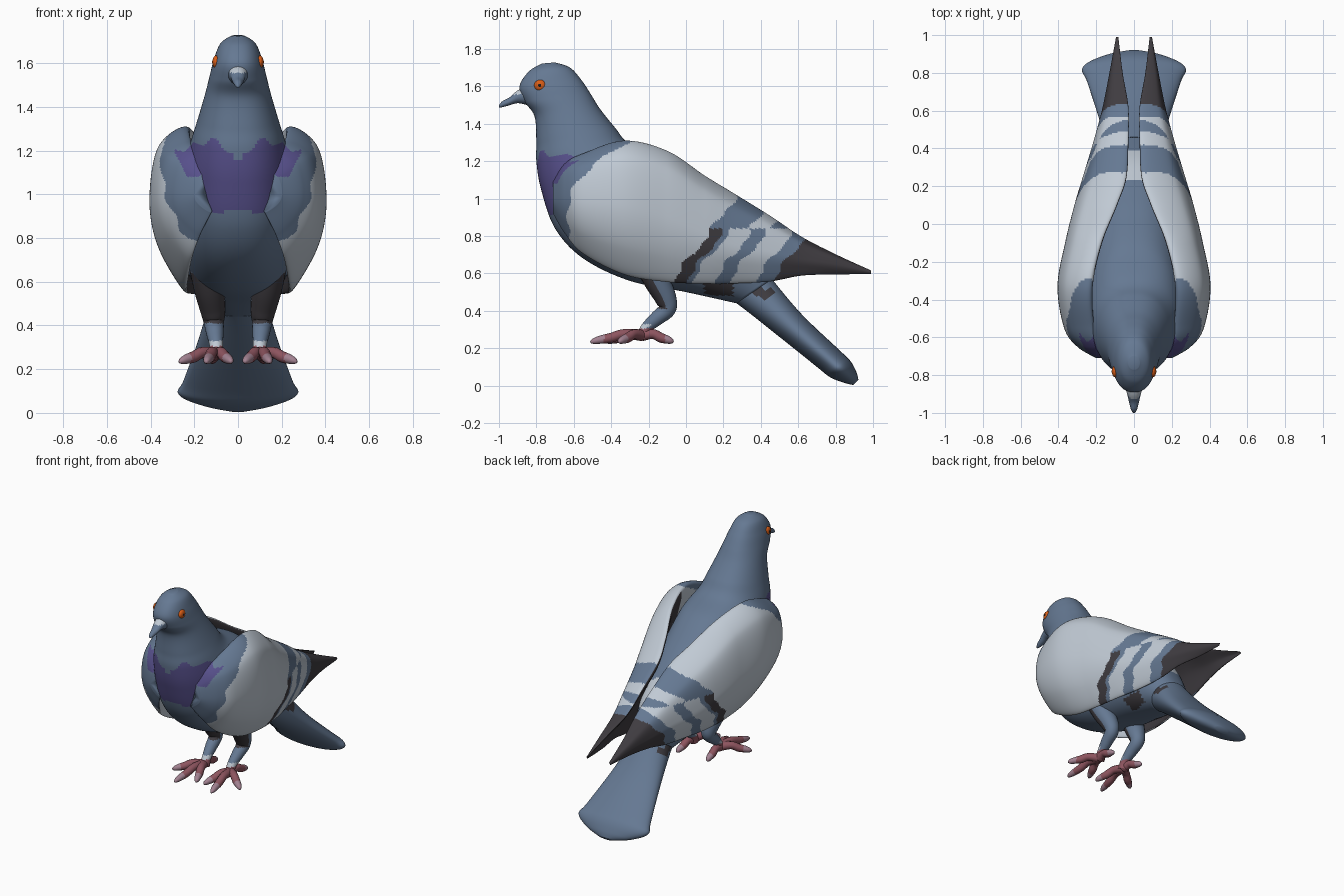
import bpy, bmesh, math
from mathutils import Vector

if "Cube" in bpy.data.objects:
    bpy.data.objects.remove(bpy.data.objects["Cube"])

# Palette (linear colours)
COLOURS = {
    "slate": (0.13, 0.19, 0.29), "pale_grey": (0.53, 0.59, 0.66), "charcoal": (0.05, 0.045, 0.052),
    "violet": (0.095, 0.08, 0.26), "eye_orange": (0.70, 0.11, 0.008), "pupil_black": (0.012, 0.01, 0.01),
    "foot_pink": (0.27, 0.09, 0.115), "claw_mauve": (0.36, 0.22, 0.28),
}
NAMES = list(COLOURS)
MATS = []
for key, c in COLOURS.items():
    m = bpy.data.materials.new(key)
    m.diffuse_color = (*c, 1)
    m.use_nodes = True
    m.node_tree.nodes["Principled BSDF"].inputs["Base Color"].default_value = m.diffuse_color
    MATS.append(m)


def smooth(pts, k, closed=False):
    """Catmull-Rom resampling of a list of equal-length tuples."""
    n, out = len(pts), []
    get = (lambda i: pts[i % n]) if closed else (lambda i: pts[max(0, min(n - 1, i))])
    for i in range(n if closed else n - 1):
        a, b, c, d = get(i - 1), get(i), get(i + 1), get(i + 2)
        for j in range(k):
            t = j / k
            out.append(tuple(
                0.5 * (2 * q + (r - p) * t + (2 * p - 5 * q + 4 * r - s) * t * t + (3 * q - p - 3 * r + s) * t ** 3)
                for p, q, r, s in zip(a, b, c, d)))
    if not closed:
        out.append(tuple(pts[-1]))
    return out


def finish(name, bm, paint, mirror):
    bmesh.ops.recalc_face_normals(bm, faces=bm.faces)
    bm.normal_update()
    for f in bm.faces:
        f.smooth = True
        key = paint(f.calc_center_median(), f.normal) if callable(paint) else paint
        f.material_index = NAMES.index(key)
    me = bpy.data.meshes.new(name)
    bm.to_mesh(me)
    bm.free()
    for m in MATS:
        me.materials.append(m)
    ob = bpy.data.objects.new(name, me)
    bpy.context.collection.objects.link(ob)
    if mirror:
        ob.modifiers.new("Mirror", "MIRROR").use_mirror_merge = False
    return ob


def loft(name, rings, paint, mirror=False):
    bm = bmesh.new()
    vs = [[bm.verts.new(p) for p in r] for r in rings]
    n = len(vs[0])
    for a, b in zip(vs, vs[1:]):
        for i in range(n):
            bm.faces.new((a[i], a[(i + 1) % n], b[(i + 1) % n], b[i]))
    bm.faces.new(vs[0])
    bm.faces.new(vs[-1])
    return finish(name, bm, paint, mirror)


def hull(name, stations, paint, k=6, n=32, power=1.0):
    """Rounded sections spanned between a belly point and a back point, with a half width."""
    rings = []
    for y0, z0, y1, z1, w in smooth(stations, k):
        ring = []
        for i in range(n):
            a = 2 * math.pi * i / n
            t = (1 - math.cos(a)) / 2
            x = math.copysign(abs(math.sin(a)) ** power, math.sin(a))
            ring.append((w * x, y0 + (y1 - y0) * t, z0 + (z1 - z0) * t))
        rings.append(ring)
    return loft(name, rings, paint)


def tube(name, path, paint, k=5, n=12):
    pts = smooth(path, k)
    rings = []
    for i, (x, y, z, r) in enumerate(pts):
        d = Vector(pts[min(i + 1, len(pts) - 1)][:3]) - Vector(pts[max(i - 1, 0)][:3])
        d.normalize()
        u = d.cross(Vector((1, 0, 0))).normalized()
        v = d.cross(u)
        rings.append([Vector((x, y, z)) + r * (math.cos(2 * math.pi * j / n) * u + math.sin(2 * math.pi * j / n) * v)
                      for j in range(n)])
    return loft(name, rings, paint, True)


def ball(name, centre, scale, key):
    bm = bmesh.new()
    bmesh.ops.create_uvsphere(bm, u_segments=16, v_segments=10, radius=1)
    for v in bm.verts:
        v.co = Vector(v.co[i] * scale[i] + centre[i] for i in range(3))
    return finish(name, bm, key, True)


# Colour rules
def is_violet(c):
    x = abs(c.x)
    low = 0.92 + max(0, x - 0.12) * 1.5 + 0.012 * math.sin(50 * x)
    high = 1.14 + min(x, 0.09) * 1.2 - max(0, x - 0.13) * 0.35 + 0.012 * math.sin(70 * x)
    return c.y < -0.53 and low < c.z < high and x < 0.29


def body_paint(c, n):
    if is_violet(c):
        return "violet"
    if 0.10 < c.y < 0.25 and abs(c.x) > 0.09 and 0.48 < c.z < 0.55:
        return "charcoal"
    return "pale_grey" if c.y > 0.23 and c.z > 0.7 else "slate"


def wing_paint(c, n):
    s = c.y - 0.75 * (c.z - 0.6) + 0.014 * math.sin(31 * c.z) + 0.008 * math.sin(67 * c.z + 1)
    if is_violet(c) and c.z > 1.08:
        return "violet"
    if n.x < -0.75 and c.y > -0.25:
        return "charcoal"
    if c.y < -0.63 + 2.6 * max(0, c.z - 0.95) ** 2 + 0.012 * math.sin(40 * c.z):
        return "slate"
    if s < -0.04:
        return "pale_grey"
    if s > 0.49:
        return "charcoal"
    if c.z > 0.84:
        return "pale_grey" if 0.17 < s < 0.29 else "slate"
    if s < 0.03:
        return "charcoal"
    return "pale_grey" if 0.06 < s < 0.18 or 0.26 < s < 0.40 else "slate"


# Head, neck and body in one skin
hull("body", [
    (-0.77, 1.722, -0.70, 1.728, 0.03), (-0.84, 1.68, -0.62, 1.70, 0.08), (-0.89, 1.60, -0.56, 1.635, 0.11),
    (-0.865, 1.52, -0.51, 1.56, 0.13), (-0.81, 1.44, -0.46, 1.48, 0.15), (-0.80, 1.30, -0.38, 1.38, 0.185),
    (-0.80, 1.20, -0.30, 1.29, 0.215), (-0.775, 1.05, -0.12, 1.21, 0.25), (-0.70, 0.84, 0.05, 1.07, 0.27),
    (-0.55, 0.68, 0.15, 0.98, 0.27), (-0.30, 0.56, 0.25, 0.88, 0.25), (0.0, 0.50, 0.35, 0.76, 0.21),
    (0.27, 0.44, 0.46, 0.57, 0.13)], body_paint, k=12, n=100, power=0.85)

# Tail fan
hull("tail", [
    (0.20, 0.47, 0.42, 0.63, 0.12), (0.27, 0.44, 0.46, 0.57, 0.13), (0.50, 0.26, 0.62, 0.38, 0.185),
    (0.70, 0.10, 0.82, 0.19, 0.25), (0.77, 0.045, 0.88, 0.13, 0.272), (0.845, 0.015, 0.912, 0.07, 0.17),
    (0.895, 0.003, 0.922, 0.03, 0.05)],
    lambda c, n: "charcoal" if 0.37 < c.y < 0.48 and 0.47 < c.z < 0.515 and abs(n.x) > 0.3 else "slate", n=48)

# Beak with a small pale cere
hull("beak", [
    (-0.85, 1.50, -0.85, 1.605, 0.05), (-0.90, 1.51, -0.905, 1.575, 0.036), (-0.95, 1.497, -0.945, 1.54, 0.025),
    (-0.985, 1.488, -0.98, 1.522, 0.016), (-1.0, 1.488, -0.998, 1.503, 0.006)],
    lambda c, n: "pale_grey" if c.z > 1.555 and c.y > -0.925 else "slate", n=20)

# Folded wings: y, top x z, widest x z, bottom x z
rings = []
for y, xt, zt, xo, zm, xb, zb in smooth([
        (-0.71, 0.12, 1.10, 0.20, 1.0, 0.12, 0.92), (-0.65, 0.17, 1.18, 0.30, 1.0, 0.17, 0.82),
        (-0.55, 0.21, 1.23, 0.37, 0.98, 0.21, 0.71), (-0.33, 0.22, 1.295, 0.405, 0.96, 0.23, 0.60),
        (-0.10, 0.17, 1.24, 0.365, 0.90, 0.23, 0.56), (0.10, 0.09, 1.11, 0.315, 0.82, 0.21, 0.55),
        (0.25, 0.04, 1.02, 0.27, 0.76, 0.18, 0.55), (0.45, 0.03, 0.90, 0.21, 0.72, 0.15, 0.56),
        (0.62, 0.03, 0.79, 0.165, 0.68, 0.13, 0.59), (0.80, 0.06, 0.70, 0.13, 0.65, 0.10, 0.595),
        (0.99, 0.083, 0.615, 0.095, 0.606, 0.088, 0.597)], 22):
    mid = (xt + xb) / 2
    mid += 0.3 * (xo - mid)
    section = [(xt, zt), (xt + 0.77 * (xo - xt), zt - 0.22 * (zt - zm)), (xo, zm),
               (xb + 0.72 * (xo - xb), zm - 0.6 * (zm - zb)), (xb, zb), (mid, zm)]
    rings.append([(x, y, z) for x, z in smooth(section, 18, True)])
loft("wing", rings, wing_paint, True)

# Eyes
ball("eye", (0.100, -0.78, 1.605), (0.017, 0.032, 0.03), "eye_orange")
ball("pupil", (0.111, -0.782, 1.605), (0.008, 0.011, 0.011), "pupil_black")


# Legs with dark fronts
def leg_paint(c, n):
    if c.z < 0.305:
        return "foot_pink"
    if c.z < 0.33 and n.y < 0:
        return "pale_grey"
    return "charcoal" if n.y < -0.2 and 0.41 < c.z < 0.64 else "slate"


tube("leg", [(0.155, -0.22, 0.70, 0.075), (0.132, -0.16, 0.57, 0.07), (0.115, -0.11, 0.47, 0.058),
             (0.11, -0.10, 0.41, 0.046), (0.105, -0.155, 0.36, 0.039), (0.10, -0.21, 0.31, 0.031),
             (0.10, -0.235, 0.255, 0.033)], leg_paint, k=9, n=24)

# Toes with mauve claws
for name, tx, ty in (("outer_toe", 0.268, -0.36), ("middle_toe", 0.145, -0.51),
                     ("inner_toe", 0.03, -0.43), ("back_toe", 0.12, -0.068)):
    def at(t, z, r):
        return (0.105 + (tx - 0.105) * t, -0.235 + (ty + 0.235) * t, z, r)
    length = math.hypot(tx - 0.105, ty + 0.235)

    def toe_paint(c, n, length=length):
        return "claw_mauve" if math.hypot(c.x - 0.105, c.y + 0.235) > 0.75 * length else "foot_pink"
    tube(name, [at(0, 0.268, 0.03), at(0.35, 0.276, 0.026), at(0.6, 0.256, 0.026),
                at(0.8, 0.246, 0.022), at(0.93, 0.238, 0.016), at(1, 0.232, 0.006)], toe_paint)
